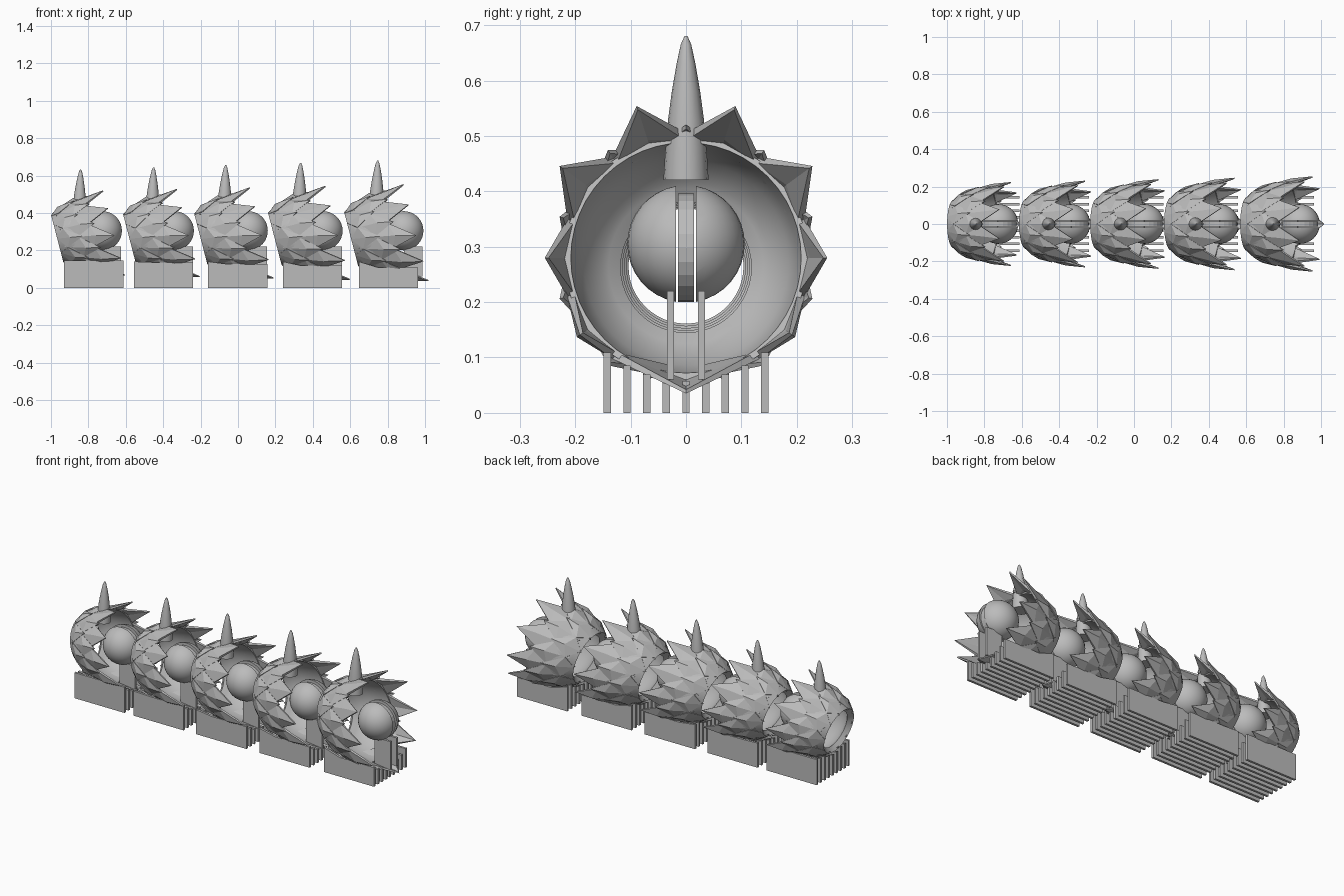
import bpy, bmesh, math
from mathutils import Vector, Matrix

cube = bpy.data.objects.get("Cube")
if cube:
    bpy.data.objects.remove(cube, do_unlink=True)

grey = bpy.data.materials.new("plain_grey")
grey.use_nodes = True
grey.diffuse_color = (0.5, 0.5, 0.5, 1)
grey.node_tree.nodes["Principled BSDF"].inputs["Base Color"].default_value = (0.5, 0.5, 0.5, 1)

MID_Z = 0.28      # height of the segment axis
LEAN = 0.26       # backward lean of each segment
PROFILE = [(0, .15), (.05, .19), (.11, .212), (.2, .226), (.36, .25)]


def finish(bm, name, smooth=False):
    bmesh.ops.recalc_face_normals(bm, faces=bm.faces[:])
    mesh = bpy.data.meshes.new(name)
    bm.to_mesh(mesh)
    bm.free()
    obj = bpy.data.objects.new(name, mesh)
    bpy.context.collection.objects.link(obj)
    mesh.materials.append(grey)
    if smooth:
        bpy.ops.object.select_all(action='DESELECT')
        obj.select_set(True)
        bpy.context.view_layer.objects.active = obj
        bpy.ops.object.shade_smooth_by_angle(angle=math.radians(40))
    return obj


def radius(l):
    for (a, ra), (b, rb) in zip(PROFILE, PROFILE[1:]):
        if l <= b:
            return ra + (rb - ra) * (l - a) / (b - a)
    return PROFILE[-1][1]


def place(x0, s, l, deg, r):
    """Point at length l, angle deg and radius r on a leaning segment."""
    a = math.radians(deg)
    z = MID_Z + s * (r * math.sin(a) - .02 * max(0, 1 - l / .2))
    return Vector((x0 + s * (l + .033) - LEAN * (z - MID_Z), s * r * math.cos(a), z))


def revolve(bm, rings, closed=False):
    """Join rings of points into a tube."""
    rows = [[bm.verts.new(p) for p in ring] for ring in rings]
    pairs = list(zip(rows, rows[1:])) + ([(rows[-1], rows[0])] if closed else [])
    for a, b in pairs:
        for i in range(len(a)):
            j = (i + 1) % len(a)
            bm.faces.new((a[i], a[j], b[j], b[i]))
    return rows


def prism(bm, outline, y, half):
    """Extrude an xz outline to a plate centred on y."""
    a = [bm.verts.new((px, y - half, pz)) for px, pz in outline]
    b = [bm.verts.new((px, y + half, pz)) for px, pz in outline]
    bm.faces.new(a)
    bm.faces.new(b[::-1])
    for i in range(len(a)):
        j = (i + 1) % len(a)
        bm.faces.new((a[i], b[i], b[j], a[j]))


def add_scale(bm, x0, s, deg, half, root, corner, tip, tip_r):
    """Solid folded diamond with a raised ridge and a pointed tip."""
    rc = radius(corner)
    pts = [(root, deg, radius(root) - .004), (corner, deg - half, rc - .002),
           (tip, deg, tip_r), (corner, deg + half, rc - .002)]
    ridge = (corner + .03, deg, rc + .016)

    def layer(drop):
        vs = [bm.verts.new(place(x0, s, l, a, r - (drop * .5 if i == 2 else drop)))
              for i, (l, a, r) in enumerate(pts)]
        m = bm.verts.new(place(x0, s, ridge[0], ridge[1], ridge[2] - drop * 1.4))
        for i in range(4):
            bm.faces.new((vs[i], vs[(i + 1) % 4], m))
        return vs
    top, low = layer(0), layer(.014)
    for i in range(4):
        j = (i + 1) % 4
        bm.faces.new((top[i], top[j], low[j], low[i]))


def build_shell(x0, s):
    outer = [(l, radius(l) * .96) for l in (0, .025, .05, .08, .11, .16, .22)]
    inner = [(.22, .208), (.16, .2), (.11, .185), (.06, .152), (.05, .14), (.03, .118)]
    bm = bmesh.new()
    revolve(bm, [[place(x0, s, l, i * 7.5, r) for i in range(48)] for l, r in outer + inner], True)
    finish(bm, "segment_shell", True)


def build_scales(x0, s):
    bm = bmesh.new()
    # long outer row, mirrored across the middle
    for deg, r in ((72, .288), (36, .282), (0, .255), (-36, .237)):
        for a in (deg, 180 - deg):
            add_scale(bm, x0, s, a, 18, .1, .21, .355, r)
    add_scale(bm, x0, s, -90, 36, .1, .21, .355, .245)
    # two shorter staggered rows
    for k in range(10):
        add_scale(bm, x0, s, 18 + 36 * k, 18, .03, .13, .25, .24)
        add_scale(bm, x0, s, 36 * k, 18, 0, .05, .16, .226)
    finish(bm, "scales")


def build_spike(x0, s):
    bm = bmesh.new()
    rings = []
    for h, r in ((.14, .043), (.2, .039), (.25, .034), (.3, .027), (.35, .018), (.385, .01), (.4, .003)):
        cx = x0 + s * (.172 + .03 * (h - .14))
        rings.append([(cx + s * r * math.cos(i * math.pi / 8), s * r * .95 * math.sin(i * math.pi / 8),
                       MID_Z + s * h) for i in range(16)])
    rows = revolve(bm, rings)
    bm.faces.new(rows[0])
    bm.faces.new(rows[-1])
    finish(bm, "back_spike", True)


def build_ball(cx):
    # two half balls with a slot between them
    for side in (1, -1):
        bm = bmesh.new()
        bmesh.ops.create_uvsphere(bm, u_segments=32, v_segments=18, radius=.106,
                                  matrix=Matrix.Translation((cx, 0, .305)))
        cut = bmesh.ops.bisect_plane(bm, geom=bm.verts[:] + bm.edges[:] + bm.faces[:],
                                     plane_co=(0, side * .018, 0), plane_no=(0, -side, 0), clear_outer=True)
        edges = [e for e in cut["geom_cut"] if isinstance(e, bmesh.types.BMEdge)]
        bmesh.ops.holes_fill(bm, edges=edges, sides=0)
        finish(bm, "left_half_ball" if side > 0 else "right_half_ball", True)
    # web inside the slot
    bm = bmesh.new()
    prism(bm, [(cx + .098 * math.cos(i * math.pi / 12), .298 + .098 * math.sin(i * math.pi / 12))
               for i in range(24)], 0, .014)
    finish(bm, "ball_web")
    # posts under the ball
    bm = bmesh.new()
    for y in (-.028, .028):
        prism(bm, [(cx, .06), (cx + .1, .06), (cx + .1, .22), (cx, .22)], y, .0065)
    finish(bm, "ball_posts")


def build_fins(fx, s):
    bm = bmesh.new()
    for k in range(-4, 5):
        y = k * .0355
        front = min(.14, .26 - math.sqrt(max(0, (.16 * s) ** 2 - y * y)))
        back = MID_Z - math.sqrt((.222 * s) ** 2 - y * y)
        prism(bm, [(fx, 0), (fx + .317, 0), (fx + .317, back), (fx + .1, back), (fx, max(front, back))], y, .0065)
    finish(bm, "support_fins")


# start, size, ball centre and fin start of each segment
for x0, s, ball_x, fin_x in ((-1, .88, -.725, -.93), (-.615, .91, -.34, -.557), (-.235, .94, .055, -.16),
                             (.16, .97, .455, .24), (.567, 1, .887, .646)):
    build_shell(x0, s)
    build_scales(x0, s)
    build_spike(x0, s)
    build_ball(ball_x)
    build_fins(fin_x, s)
